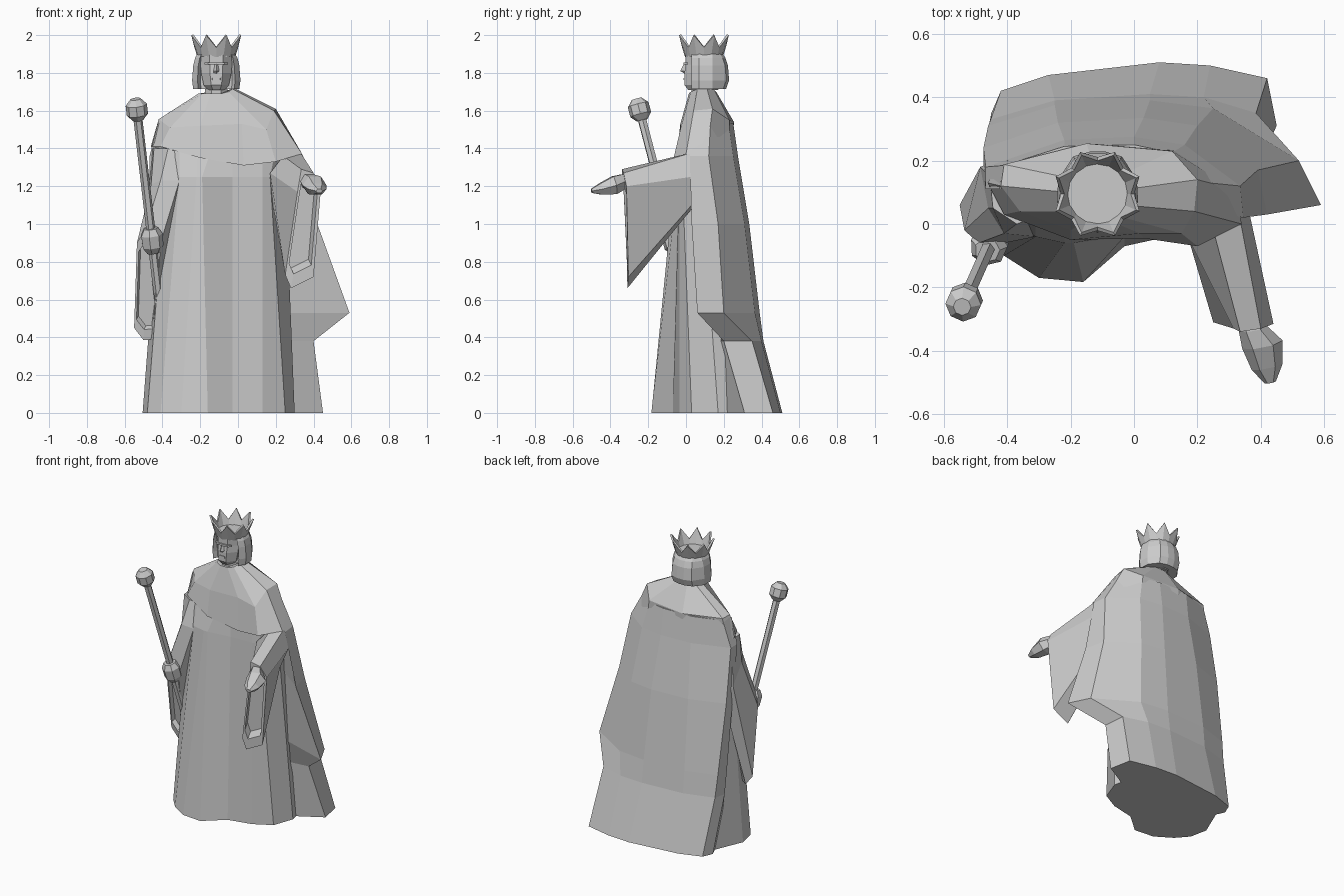
import bpy, bmesh
from math import sin, cos, pi
from mathutils import Vector as V


def loft(name, rings):
    """Skin closed rings with equal point counts and cap both ends."""
    bm = bmesh.new()
    rows = [[bm.verts.new(p) for p in r] for r in rings]
    n = len(rows[0])
    for a, b in zip(rows, rows[1:]):
        for i in range(n):
            j = (i + 1) % n
            bm.faces.new((a[i], a[j], b[j], b[i]))
    bm.faces.new(rows[0][::-1])
    bm.faces.new(rows[-1])
    bmesh.ops.recalc_face_normals(bm, faces=bm.faces)
    return finish(name, bm)


def finish(name, bm):
    me = bpy.data.meshes.new(name)
    bm.to_mesh(me)
    bm.free()
    ob = bpy.data.objects.new(name, me)
    bpy.context.collection.objects.link(ob)
    return ob


def flat(z, pts):
    return [(x, y, z) for x, y in pts]


def oval(c, rx, ry, n=8, axis=(0, 0, 1), turn=0.5):
    """Oval ring across an axis."""
    q = V(axis).to_track_quat('Z', 'Y')
    return [V(c) + q @ V((rx * cos(2 * pi * (i + turn) / n), ry * sin(2 * pi * (i + turn) / n), 0))
            for i in range(n)]


def hollow(ring, scale, depth):
    """Extra rings that recess the open end of a sleeve."""
    pts = [V(p) for p in ring]
    c = sum(pts, V()) / len(pts)
    inner = [c + (p - c) * scale for p in pts]
    return [pts, inner, [p + V(depth) for p in inner]]


# Pleated robe
loft("robe", [
    flat(0, [(-.505, .1), (-.48, -.02), (-.41, -.1), (-.3, -.17), (-.16, -.183), (-.03, -.07),
             (.13, -.035), (.25, .03), (.3, .17), (.27, .3), (-.42, .3)]),
    flat(1.25, [(-.41, .1), (-.38, .0), (-.31, -.04), (-.22, -.06), (-.19, -.06), (-.03, -.04),
                (.13, -.035), (.17, -.02), (.25, .08), (.2, .22), (-.4, .2)]),
    flat(1.4, [(-.42, .1), (-.38, .05), (-.31, .0), (-.22, -.02), (-.14, -.03), (-.03, -.03),
               (.13, -.03), (.2, .0), (.26, .08), (.2, .2), (-.4, .2)]),
])

# Long cape with a flared flap on one side
inner = [(.22, .18), (-.36, .15)]
flap = [(-.472, .23), (-.46, .31), (-.25, .375), (.05, .39), (.25, .365), (.52, .2), (.59, .06)]
loft("cape", [
    flat(0, [(-.45, .35), (-.42, .42), (-.27, .47), (.08, .51), (.24, .5), (.42, .46), (.45, .31)] + inner),
    flat(.38, [(-.47, .25), (-.452, .33), (-.25, .39), (.05, .41), (.22, .4), (.385, .35), (.4, .2)] + inner),
    flat(.53, flap + inner),
    flat(1.0, [(-.475, .17), (-.475, .24), (-.24, .32), (.03, .335), (.2, .31), (.39, .17), (.42, .03)] + inner),
    flat(1.36, [(-.468, .11), (-.468, .18), (-.22, .265), (0, .275), (.16, .25), (.335, .12), (.345, .02)] + inner),
    flat(1.535, [(-.425, .11), (-.41, .185), (-.22, .245), (0, .25), (.12, .225), (.235, .13), (.235, .04),
                 (.15, .15), (-.3, .14)]),
])

# Shoulder mantle
loft("mantle", [
    [(-.462, .13, 1.41), (-.41, .03, 1.41), (-.2, -.05, 1.35), (.03, -.045, 1.31), (.2, -.07, 1.33),
     (.34, .0, 1.37), (.315, .11, 1.38), (.14, .235, 1.37), (-.15, .24, 1.37), (-.43, .18, 1.38)],
    [(-.42, .12, 1.555), (-.36, .04, 1.51), (-.2, -.02, 1.52), (.02, -.03, 1.53), (.15, -.03, 1.5),
     (.19, .04, 1.6), (.2, .14, 1.61), (.12, .23, 1.55), (-.15, .254, 1.54), (-.41, .188, 1.55)],
    [(-.21, .1, 1.69), (-.19, .04, 1.69), (-.145, .015, 1.69), (-.09, .015, 1.69), (-.05, .025, 1.7),
     (-.03, .06, 1.715), (-.02, .11, 1.72), (-.05, .15, 1.71), (-.12, .16, 1.7), (-.18, .14, 1.695)],
])

# Lowered arm with hanging sleeve
low = [(-.55, .06, .45), (-.535, -.02, .9), (-.49, -.06, .97), (-.41, -.06, .9), (-.44, .03, .39), (-.5, .065, .385)]
loft("lowered_sleeve", [
    [(-.455, .15, 1.4), (-.445, .05, 1.4), (-.37, .0, 1.4), (-.32, .02, 1.38), (-.33, .15, 1.36), (-.4, .18, 1.36)],
    [(-.485, .18, 1.1), (-.46, .05, 1.21), (-.41, -.03, 1.23), (-.31, -.04, 1.23), (-.33, .1, 1.05),
     (-.44, .2, .95)],
] + hollow(low, .8, (.01, .02, .02)))

# Raised arm with hanging sleeve
high = [(.4, -.33, 1.27), (.335, -.34, 1.29), (.315, -.33, 1.17), (.25, -.31, .73), (.28, -.31, .66),
        (.4, -.305, .72), (.44, -.315, 1.2)]
loft("raised_sleeve", [
    [(.33, .04, 1.38), (.24, .02, 1.36), (.17, -.04, 1.27), (.18, .02, 1.13), (.22, .03, 1.08),
     (.3, .03, 1.1), (.365, .03, 1.25)],
] + hollow(high, .78, (-.015, .05, .03)))

# Hands
loft("raised_hand", [oval(c, rx, ry, 6, (.2, -1, -.2), 0) for c, rx, ry in [
    ((.36, -.25, 1.23), .04, .04), ((.375, -.33, 1.225), .045, .045), ((.405, -.38, 1.205), .065, .055),
    ((.42, -.45, 1.185), .05, .035), ((.43, -.5, 1.175), .018, .012)]])
axis = V((-.08, -.18, .69)).normalized()
grip = V((-.455, -.065, .91))
loft("gripping_hand", [oval(grip + axis * d, r, r, 7, axis) for d, r in
                       [(-.065, .035), (-.03, .058), (.035, .06), (.07, .04)]])

# Sceptre rod and knob
loft("sceptre_rod", [oval(grip + axis * d, .024, .024, 6, axis) for d in (-.34, .68)])
knob = grip + axis * .723
loft("sceptre_knob", [oval(knob + axis * .066 * sin(a), .062 * cos(a), .062 * cos(a), 8, axis)
                      for a in (-1.1, -.42, .42, 1.1)])

# Neck, face and hair
hx = -.115
loft("neck", [oval((hx, .09, z), .065, .065) for z in (1.66, 1.77)])
loft("face", [oval((hx, .09, z), rx, ry) for z, rx, ry in [
    (1.71, .05, .085), (1.735, .072, .105), (1.8, .087, .106), (1.845, .09, .1), (1.9, .095, .1)]])
loft("nose", [[(hx - w, .0, z), (hx, y, z), (hx + w, .0, z)] for z, w, y in
              [(1.798, .02, -.01), (1.81, .02, -.03), (1.855, .008, -.008)]])
for name, z, w in (("brow", 1.85, .062), ("lips", 1.768, .03)):
    loft(name, [[(hx - w, .01, z + d), (hx - w * .7, -.012, z + d), (hx + w * .7, -.012, z + d),
                 (hx + w, .01, z + d)] for d in (-.006, .006)])


def hair_ring(z, w, back):
    half = [(w * .78, .03), (w, .07), (w * .97, .14), (w * .6, back - .015), (w * .2, back)]
    return [(hx + x, y, z) for x, y in half] + [(hx - x, y, z) for x, y in half[::-1]] \
        + [(hx - w * .66, .06, z), (hx + w * .66, .06, z)]


loft("hair", [hair_ring(*r) for r in
              [(1.715, .122, .212), (1.76, .128, .228), (1.84, .122, .222), (1.88, .112, .208), (1.9, .1, .195)]])

# Crown with eight flared points
bm = bmesh.new()
rows = []
for k in range(2):
    row = []
    for i in range(16):
        a = pi * (i + 1) / 8
        peak = i % 2 == 0
        r, z = (.1, 1.885) if k == 0 else ((.143, 2.0) if peak else (.116, 1.935))
        row.append(bm.verts.new((hx + r * cos(a), .095 + r * sin(a), z)))
    rows.append(row)
for i in range(16):
    j = (i + 1) % 16
    bm.faces.new((rows[0][i], rows[0][j], rows[1][j], rows[1][i]))
crown = finish("crown", bm)
mod = crown.modifiers.new("thickness", 'SOLIDIFY')
mod.thickness = .012
loft("crown_cap", [oval((hx, .095, z), .1, .1, 16) for z in (1.885, 1.905)])
